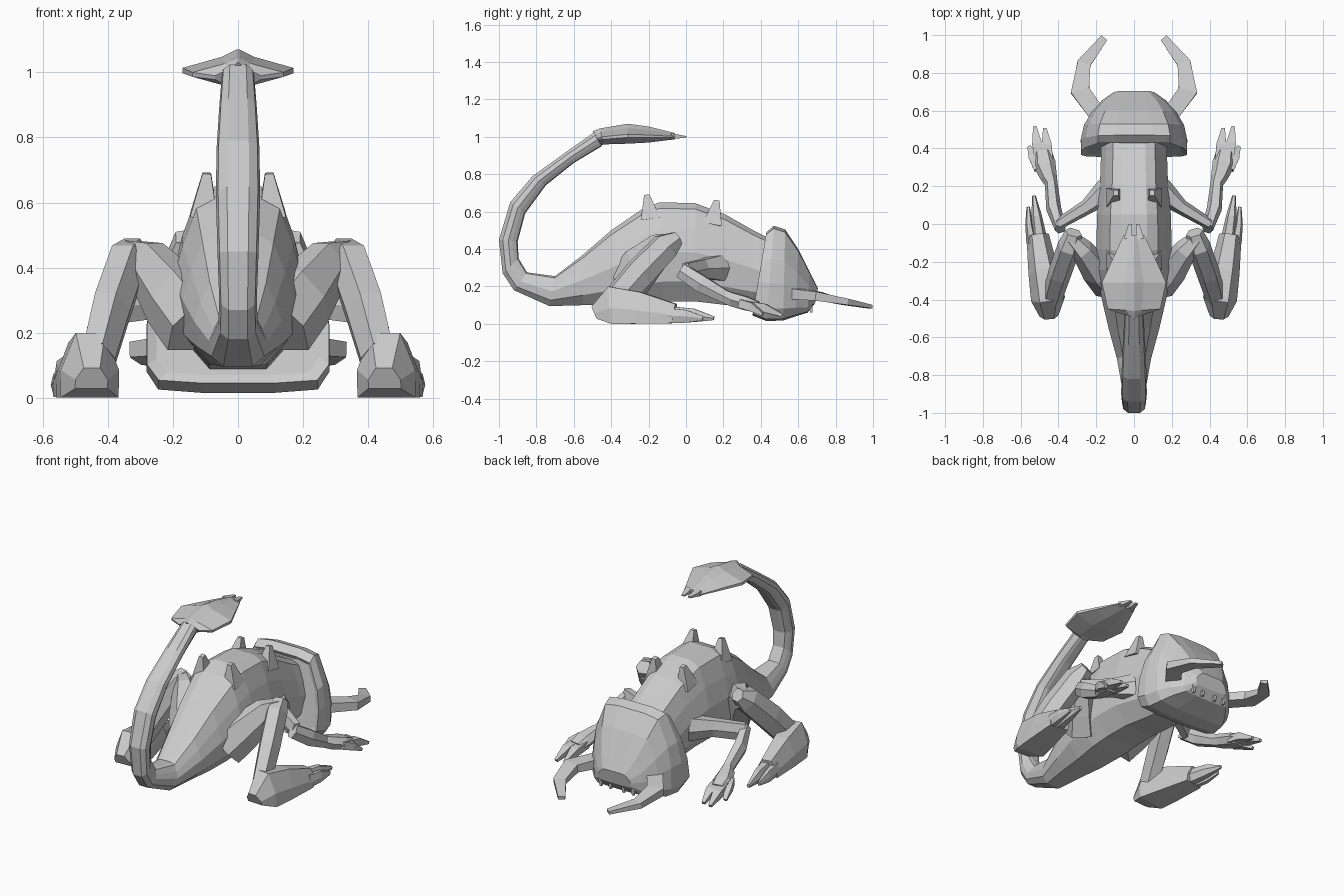
import bpy, bmesh, math
from mathutils import Vector

grey = bpy.data.materials.new("light grey")
grey.diffuse_color = (0.6, 0.6, 0.6, 1)


def loft(name, rings, mirror=False):
    """Skin a list of equal-length point rings, capped at both ends."""
    bm = bmesh.new()
    vs = [[bm.verts.new(p) for p in r] for r in rings]
    n = len(vs[0])
    for a, b in zip(vs, vs[1:]):
        for i in range(n):
            j = (i + 1) % n
            bm.faces.new((a[i], a[j], b[j], b[i]))
    bm.faces.new(vs[0])
    bm.faces.new(vs[-1])
    bmesh.ops.recalc_face_normals(bm, faces=bm.faces)
    me = bpy.data.meshes.new(name)
    bm.to_mesh(me)
    bm.free()
    me.materials.append(grey)
    ob = bpy.data.objects.new(name, me)
    bpy.context.collection.objects.link(ob)
    if mirror:
        ob.modifiers.new("mirror", 'MIRROR')
    return ob


def spine(name, sections, profile):
    """Symmetric loft: section = top y,z, bottom y,z, half width."""
    rings = []
    for yt, zt, yb, zb, hw in sections:
        right = [(w * hw, yt + (yb - yt) * t, zt + (zb - zt) * t) for t, w in profile]
        left = [(-x, y, z) for x, y, z in reversed(right)]
        rings.append(right + left)
    return loft(name, rings)


# cross-section outlines as (across, up) in -1..1
HEX = [(1, 0), (.55, 1), (-.55, 1), (-1, 0), (-.55, -1), (.55, -1)]
BOX = [(1, .8), (-1, .8), (-1, -.8), (1, -.8)]
FOOT = [(1, -1), (1, -.15), (.5, 1), (-.5, 1), (-1, -.15), (-1, -1)]


def limb(name, path, outline=HEX):
    """Mirrored tapering tube: point = x, y, z, half width, half height."""
    pts = [Vector(p[:3]) for p in path]
    rings = []
    for i, p in enumerate(path):
        t = (pts[min(i + 1, len(pts) - 1)] - pts[max(i - 1, 0)]).normalized()
        hint = Vector((0, 1, 0)) if abs(t.z) > 0.9 else Vector((0, 0, 1))
        side = t.cross(hint).normalized()
        up = side.cross(t)
        rings.append([pts[i] + side * p[3] * a + up * p[4] * b for a, b in outline])
    return loft(name, rings, True)


# torso running back into the raised, curled tail
spine("body_and_tail", [
    (.46, .45, .46, .08, .175), (.36, .50, .36, .09, .175), (.21, .585, .22, .10, .18),
    (.05, .645, .05, .12, .195), (-.14, .65, -.12, .12, .20), (-.24, .61, -.25, .11, .20),
    (-.40, .50, -.40, .10, .17), (-.55, .37, -.55, .10, .135), (-.70, .255, -.73, .095, .09),
    (-.85, .275, -.92, .18, .06), (-.895, .35, -.98, .27, .058), (-.90, .44, -1.0, .45, .063),
    (-.86, .59, -.94, .65, .068), (-.75, .74, -.82, .79, .066), (-.60, .86, -.64, .92, .058),
    (-.45, .95, -.49, 1.025, .05)],
    [(0, .35), (.06, .64), (.28, .85), (.5, 1), (.8, .9), (1, .5)])

# flat arrow-shaped stinger with a split tip
spine("stinger", [
    (-.50, 1.03, -.45, .95, .07), (-.46, 1.045, -.44, .955, .14), (-.31, 1.07, -.31, .958, .17),
    (-.20, 1.055, -.20, .965, .12), (-.06, 1.02, -.06, .985, .055)],
    [(0, .03), (.2, .3), (.5, 1), (.65, 1), (.95, .3)])
limb("stinger_prong", [(.032, -.08, 1.003, .021, .019), (.02, 0, 1.0, .009, .005)], BOX)

# hooded head with a flared collar
spine("head", [
    (.44, .47, .37, .07, .25), (.43, .49, .355, .045, .28), (.47, .525, .43, .015, .282),
    (.53, .505, .52, .018, .265), (.60, .40, .585, .04, .225), (.66, .28, .65, .06, .17),
    (.705, .19, .69, .11, .11)],
    [(0, .35), (.03, .68), (.35, .92), (.6, 1), (.87, 1), (.98, .87), (1, .4)])

# curved mandibles and small fangs
limb("mandible", [(.14, .53, .16, .045, .036), (.20, .59, .16, .045, .036),
                  (.285, .705, .148, .05, .03), (.265, .85, .118, .036, .021),
                  (.158, .985, .092, .02, .012)], BOX)
for x in (.045, .11):
    limb("fang", [(x, .66, .14, .02, .025), (x, .67, .06, .006, .007)], BOX)

# two pairs of back spikes
for y, z, lean in ((-.19, .69, -.02), (.14, .66, .025)):
    limb("back_spike", [(.105, y, z - .13, .042, .065), (.096, y + lean, z, .013, .018)], BOX)

# hind legs: thigh, shank, long foot, two toes
limb("hind_thigh", [(.13, -.31, .22, .10, .10), (.20, -.24, .31, .085, .10),
                    (.28, -.13, .41, .06, .075), (.34, -.07, .435, .04, .05)])
limb("hind_shank", [(.32, -.045, .46, .045, .035), (.34, -.11, .415, .062, .07),
                    (.39, -.25, .27, .062, .075), (.43, -.38, .12, .055, .07)])
limb("hind_foot", [(.45, -.49, .06, .05, .035), (.455, -.40, .10, .09, .10),
                   (.48, -.25, .085, .08, .085), (.51, -.06, .055, .06, .052)], FOOT)
limb("hind_inner_toe", [(.495, -.10, .05, .04, .045), (.515, .04, .045, .028, .036),
                        (.53, .15, .03, .01, .01)])
limb("hind_outer_toe", [(.54, -.10, .045, .03, .04), (.556, .0, .04, .02, .034),
                        (.56, .09, .03, .009, .012)])

# front legs: upper arm, forearm with hand, fingers
limb("front_upper_arm", [(.14, .18, .30, .07, .07), (.25, .09, .295, .04, .05),
                         (.40, .0, .275, .03, .05)])
limb("front_forearm", [(.39, -.025, .285, .03, .04), (.425, .08, .215, .04, .045),
                       (.438, .21, .145, .034, .034), (.452, .25, .13, .045, .036),
                       (.475, .32, .11, .06, .036), (.485, .38, .09, .05, .03)])
for tip, base in (((.472, .505, .045), (.452, .33, .10)), ((.525, .515, .045), (.50, .33, .10)),
                  ((.555, .41, .05), (.505, .29, .11))):
    mid = [(a + b) / 2 for a, b in zip(tip, base)]
    mid[2] += .012
    limb("front_finger", [(*base, .024, .028), (*mid, .026, .028), (*tip, .009, .01)], BOX)
